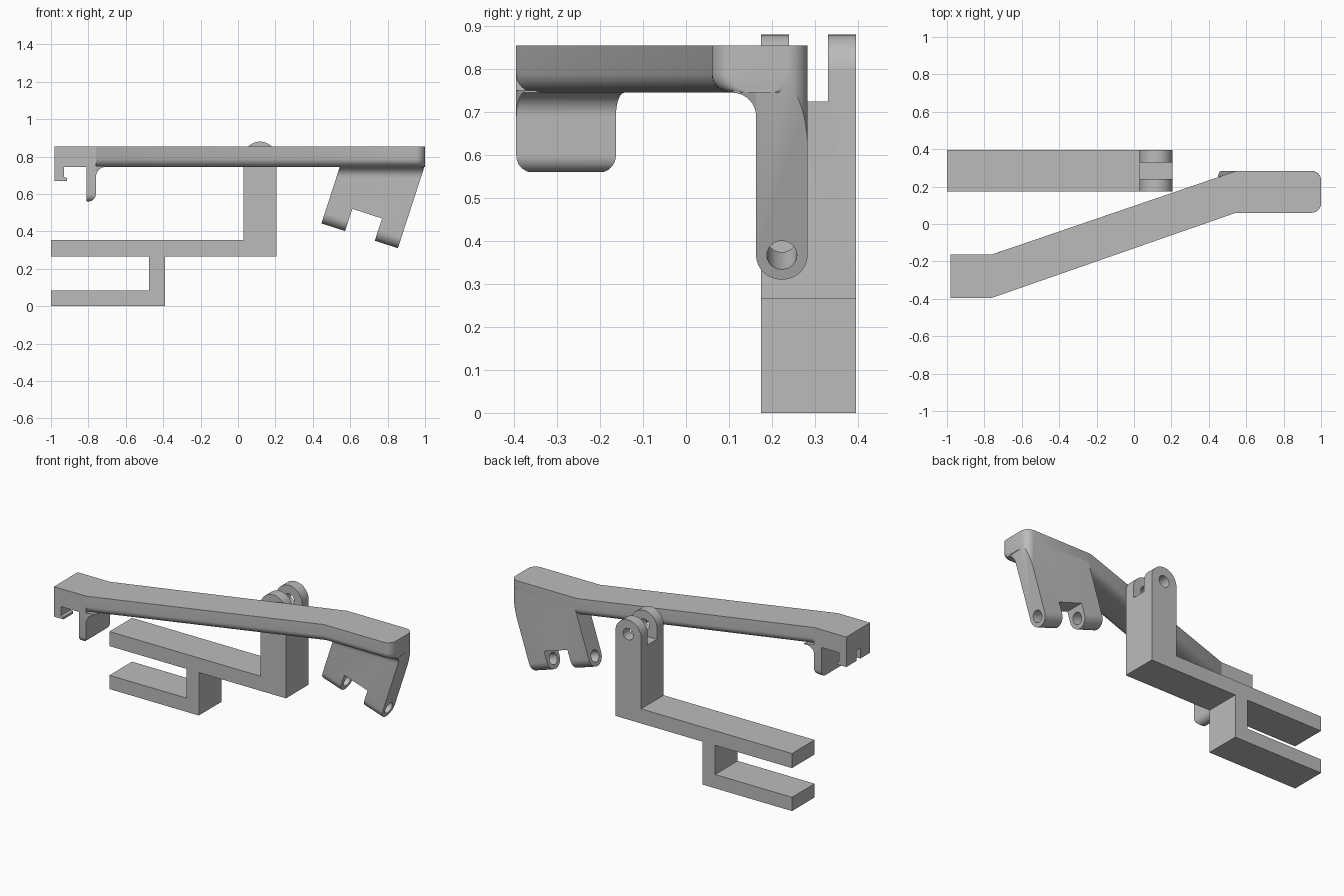
import bpy, bmesh, math
from mathutils import Vector

if "Cube" in bpy.data.objects:
    bpy.data.objects.remove(bpy.data.objects["Cube"])

grey = bpy.data.materials.new("plain_grey")
grey.diffuse_color = (0.5, 0.5, 0.5, 1)
grey.use_nodes = True
grey.node_tree.nodes["Principled BSDF"].inputs["Base Color"].default_value = grey.diffuse_color


def arc(cx, cy, r, a0, a1, n=10):
    return [(cx + r * math.cos(math.radians(a0 + (a1 - a0) * i / n)),
             cy + r * math.sin(math.radians(a0 + (a1 - a0) * i / n))) for i in range(n + 1)]


def skin(name, rings):
    """Closed solid through a list of equal-length rings."""
    bm = bmesh.new()
    vs = [[bm.verts.new(p) for p in ring] for ring in rings]
    n = len(vs[0])
    bm.faces.new(vs[0])
    bm.faces.new(vs[-1][::-1])
    for a, b in zip(vs, vs[1:]):
        for i in range(n):
            j = (i + 1) % n
            bm.faces.new((a[i], a[j], b[j], b[i]))
    bmesh.ops.recalc_face_normals(bm, faces=bm.faces)
    me = bpy.data.meshes.new(name)
    bm.to_mesh(me)
    bm.free()
    me.materials.append(grey)
    ob = bpy.data.objects.new(name, me)
    bpy.context.collection.objects.link(ob)
    return ob


def prism(name, pts, place, t0, t1):
    return skin(name, [[place(a, b, t) for a, b in pts] for t in (t0, t1)])


def bar(name, stations, z0, z1, r):
    """Bar along x from (x, y0, y1) stations, lower edges rounded."""
    rings = []
    for x, y0, y1 in stations:
        sec = ([(y0, z1)] + arc(y0 + r, z0 + r, r, 180, 270, 8)
               + arc(y1 - r, z0 + r, r, 270, 360, 8) + [(y1, z1)])
        rings.append([(x, y, z) for y, z in sec])
    return skin(name, rings)


def boolean(ob, tool, op):
    tool.hide_render = True
    m = ob.modifiers.new("cut", 'BOOLEAN')
    m.object, m.operation, m.solver = tool, op, 'EXACT'
    bpy.context.view_layer.objects.active = ob
    bpy.ops.object.modifier_apply(modifier=m.name)
    bpy.data.objects.remove(tool)


def front(a, b, t):      # profile in x,z pushed along y
    return (a, t, b)


def side(a, b, t):       # profile in y,z pushed along x
    return (t, a, b)


def plan(a, b, t):       # profile in x,y pushed along z
    return (a, b, t)


def box(x0, x1, y0, y1, z0, z1):
    return prism("cutter", [(x0, z0), (x1, z0), (x1, z1), (x0, z1)], front, y0, y1)


# clamp bracket with forked post
profile = ([(-1, 0), (-0.39, 0), (-0.39, 0.265), (0.205, 0.265)]
           + arc(0.1175, 0.7925, 0.0875, 0, 180, 28)
           + [(0.03, 0.355), (-1, 0.355), (-1, 0.265), (-0.475, 0.265),
              (-0.475, 0.085), (-1, 0.085)])
bracket = prism("clamp_bracket", profile, front, 0.175, 0.395)
boolean(bracket, box(-0.1, 0.3, 0.24, 0.33, 0.725, 1), 'DIFFERENCE')
boolean(bracket, prism("cutter", arc(0.1175, 0.7925, 0.035, 0, 345, 23), front, 0.1, 0.5), 'DIFFERENCE')

# cranked lever bar, rounded at its right end
R = 0.05
end = [(x, 0.06 + R - d, 0.283 - R + d) for x, d in arc(1 - R, 0, R, 90, 0, 8)]
lever = bar("lever_bar", [(-0.76, -0.395, -0.163), (0.545, 0.06, 0.283)] + end, 0.745, 0.855, 0.045)

# hooked left end with small slot
hook = prism("hook_end", [(-0.98, 0.855), (-0.98, 0.67), (-0.915, 0.67), (-0.915, 0.685),
                          (-0.93, 0.69), (-0.93, 0.745), (-0.76, 0.745), (-0.76, 0.855)],
             front, -0.395, -0.163)
boolean(hook, box(-1.1, -0.9, -0.3, -0.26, 0.6, 0.735), 'DIFFERENCE')

# finger hanging behind the hook, filleted into the bar
finger = prism("hook_finger", [(-0.81, 0.76), (-0.81, 0.56)] + arc(-0.8, 0.6, 0.04, -90, 0)
               + arc(-0.705, 0.69, 0.055, 180, 90) + [(-0.705, 0.76)], front, -0.6, 0.1)
boolean(finger, bar("cutter", [(-0.9, -0.395, -0.163), (-0.76, -0.395, -0.163),
                               (-0.6, -0.339, -0.107)], 0.559, 0.75, 0.04), 'INTERSECT')

# tilted hinge leg: u runs along the pin, v up the leg
TH = math.radians(18)
U = Vector((math.cos(TH), 0, -math.sin(TH)))
V = Vector((math.sin(TH), 0, math.cos(TH)))
CORNER = Vector((0.855, 0, 0.31))


def leg_front(u, v, y):
    return CORNER + U * u + V * v + Vector((0, y, 0))


def leg_side(y, v, u):
    return leg_front(u, v, y)


leg = prism("hinge_leg", [(-0.43, 0), (-0.297, 0), (-0.297, 0.125), (-0.13, 0.125), (-0.13, 0),
                          (0, 0), (0, 0.8), (-0.43, 0.8)], leg_front, 0.1, 0.35)
boolean(leg, prism("cutter", arc(0.223, 0.06, 0.06, 180, 360, 20) + [(0.283, 0.9), (0.163, 0.9)],
                   leg_side, -0.7, 0.2), 'INTERSECT')
boolean(leg, prism("cutter", [(0.2, 0)] + arc(1 - R, R, R, -90, 0) + arc(1 - R, 0.2835 - R, R, 0, 90)
                   + [(0.2, 0.2835)], plan, 0.1, 0.8), 'INTERSECT')
boolean(leg, prism("cutter", arc(0.223, 0.06, 0.035, 0, 345, 23), leg_side, -0.7, 0.2), 'DIFFERENCE')

# fillet between leg and bar
fillet = prism("leg_fillet", arc(0.108, 0.69, 0.055, 90, 0) + [(0.18, 0.69), (0.18, 0.75), (0.108, 0.75)],
               lambda y, z, t: (min(0.999, t + (z - 0.745) * 0.325), y, z), 0.546, 0.996)

# smooth rounds, sharp corners
for ob in (bracket, lever, hook, finger, leg, fillet):
    bpy.ops.object.select_all(action='DESELECT')
    ob.select_set(True)
    bpy.context.view_layer.objects.active = ob
    bpy.ops.object.shade_smooth_by_angle(angle=math.radians(25))
